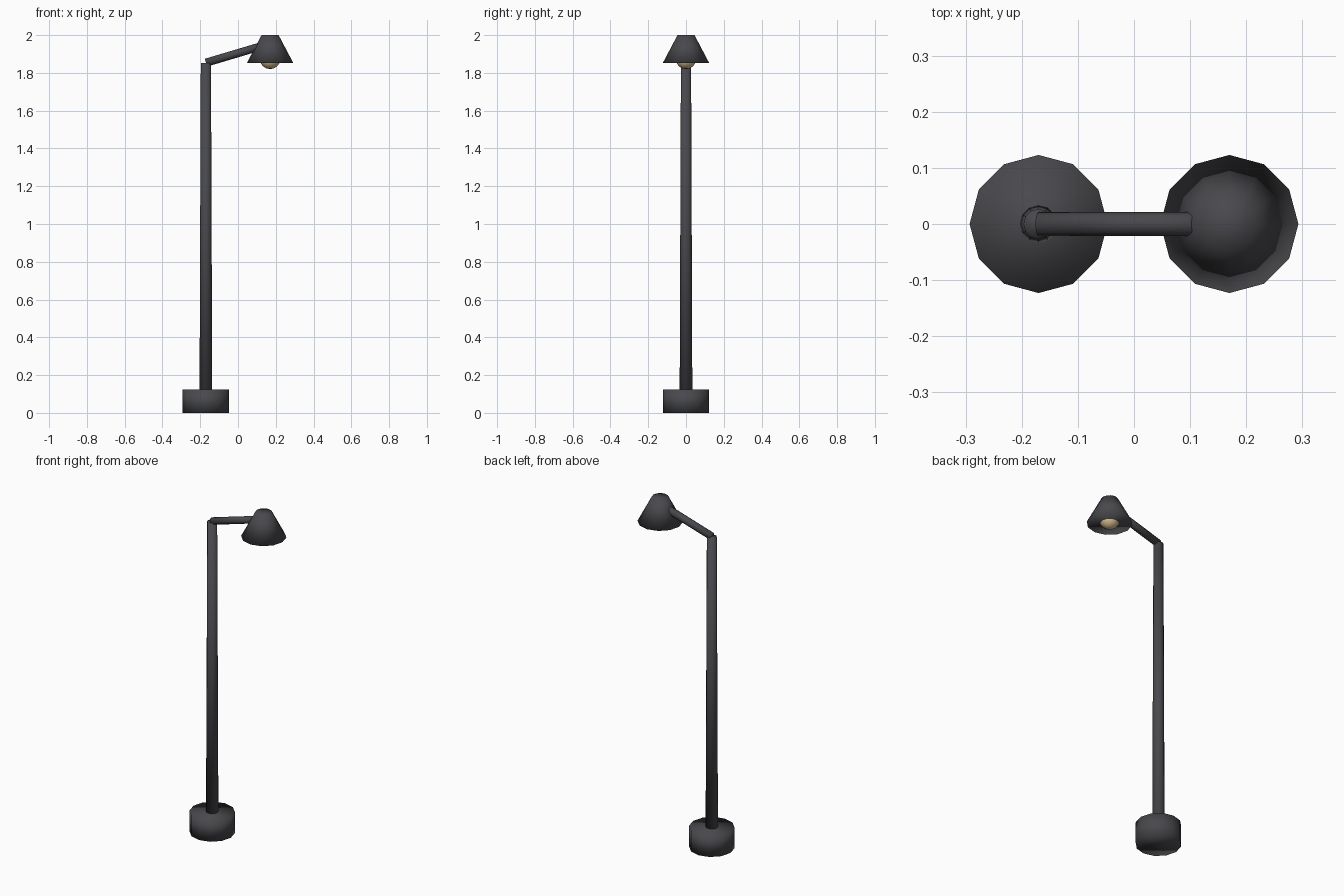
import bpy
import math
from mathutils import Vector

if "Cube" in bpy.data.objects:
    bpy.data.objects.remove(bpy.data.objects["Cube"])


def make_material(name, color):
    m = bpy.data.materials.new(name)
    m.diffuse_color = (*color, 1.0)
    m.use_nodes = True
    m.node_tree.nodes["Principled BSDF"].inputs["Base Color"].default_value = m.diffuse_color
    return m


dark = make_material("dark grey metal", (0.066, 0.066, 0.074))
warm = make_material("warm glass", (0.70, 0.54, 0.29))


def finish(name, mat):
    ob = bpy.context.object
    ob.name = name
    ob.data.materials.append(mat)
    bpy.ops.object.shade_smooth()
    return ob


def tapered_rod(name, start, end, r_start, r_end, sides, mat):
    """Capped cone between two points, with a corner facing along x."""
    a, b = Vector(start), Vector(end)
    d = b - a
    bpy.ops.mesh.primitive_cone_add(
        vertices=sides, radius1=r_start, radius2=r_end, depth=d.length,
        location=(a + b) / 2,
        rotation=(0, math.atan2(d.x, d.z), 0))
    return finish(name, mat)


POST_X, LAMP_X = -0.17, 0.17
SHADE_Z = 1.852

# Base and post
tapered_rod("base", (POST_X, 0, 0), (POST_X, 0, 0.125), 0.123, 0.123, 12, dark)
tapered_rod("post", (POST_X, 0, 0), (POST_X, 0, 1.852), 0.034, 0.027, 12, dark)

# Sloping arm, ending inside the shade
tapered_rod("arm", (POST_X, 0, 1.854), (LAMP_X, 0, 1.955), 0.0215, 0.0215, 8, dark)

# Shade with a closed underside
tapered_rod("shade", (LAMP_X, 0, SHADE_Z), (LAMP_X, 0, 2.0), 0.123, 0.045, 12, dark)

# Bulb, partly sunk into the shade
bpy.ops.mesh.primitive_uv_sphere_add(
    segments=12, ring_count=8, radius=0.055, location=(LAMP_X, 0, 1.875))
finish("bulb", warm)
